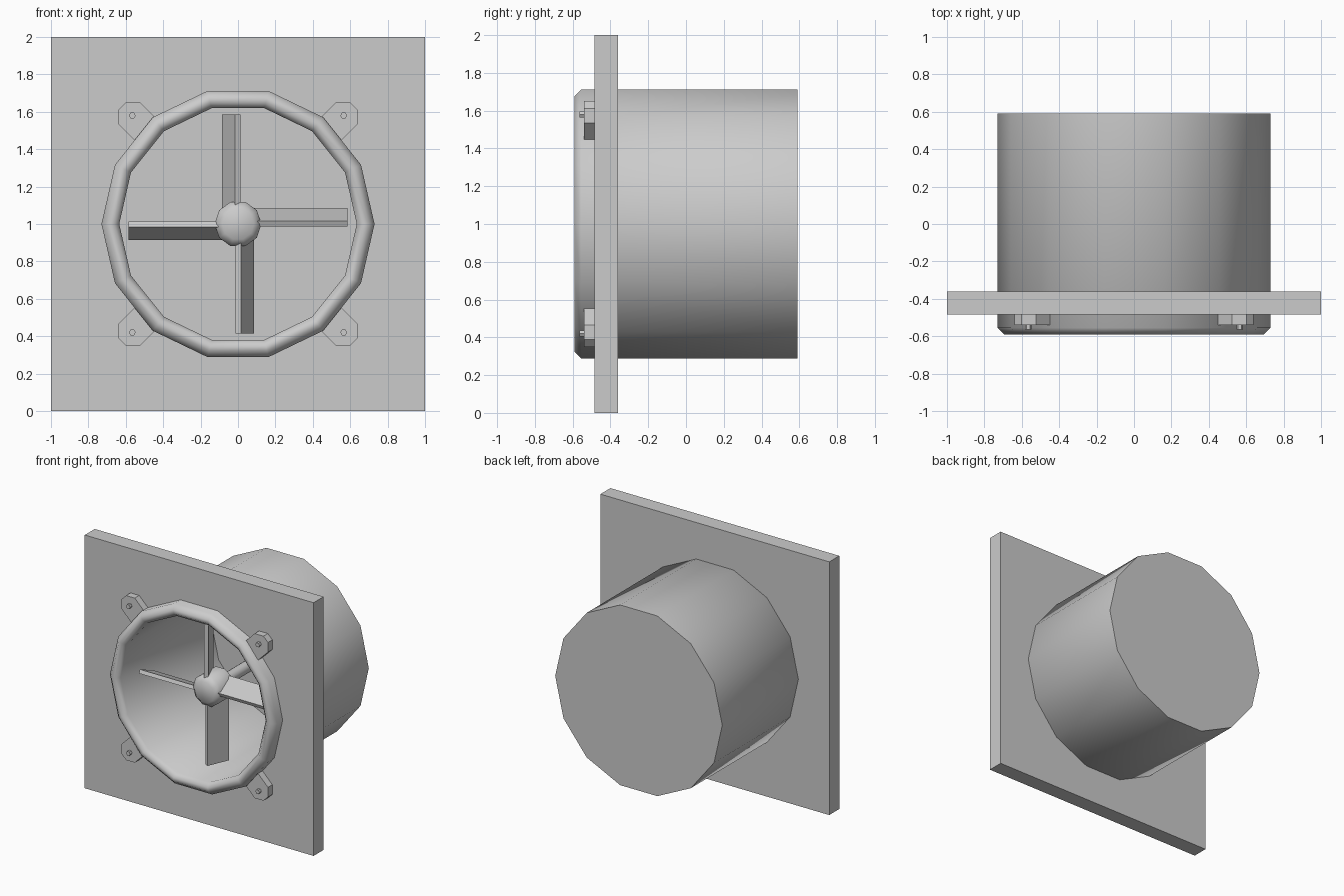
import bpy, bmesh
from math import sin, cos, pi, radians
from mathutils import Matrix, Vector

if "Cube" in bpy.data.objects:
    bpy.data.objects.remove(bpy.data.objects["Cube"])

CENTRE = Vector((0, 0, 1))  # fan axis runs along y through this point


def make_object(name, bm, smooth=False):
    bmesh.ops.recalc_face_normals(bm, faces=bm.faces)
    mesh = bpy.data.meshes.new(name)
    bm.to_mesh(mesh)
    bm.free()
    ob = bpy.data.objects.new(name, mesh)
    bpy.context.collection.objects.link(ob)
    if smooth:
        bpy.ops.object.select_all(action='DESELECT')
        ob.select_set(True)
        bpy.context.view_layer.objects.active = ob
        bpy.ops.object.shade_smooth_by_angle(angle=radians(50))
    return ob


def lathe(name, profile, sides, smooth=True, centre=CENTRE):
    """Revolve (radius, y) points about the y axis, capping both ends."""
    bm = bmesh.new()
    rings = []
    for r, y in profile:
        rings.append([bm.verts.new(centre + Vector((r * cos(2 * pi * i / sides), y,
                                                    r * sin(2 * pi * i / sides))))
                      for i in range(sides)])
    for a, b in zip(rings, rings[1:]):
        for i in range(sides):
            j = (i + 1) % sides
            bm.faces.new((a[i], a[j], b[j], b[i]))
    bm.faces.new(rings[0])
    bm.faces.new(rings[-1])
    return make_object(name, bm, smooth)


def prism(name, points, offset, matrix=Matrix.Identity(4)):
    """Extrude a closed outline by the offset, then place it around the axis."""
    bm = bmesh.new()
    face = bm.faces.new([bm.verts.new(p) for p in points])
    res = bmesh.ops.extrude_face_region(bm, geom=[face], use_keep_orig=True)
    top = [v for v in res['geom'] if isinstance(v, bmesh.types.BMVert)]
    bmesh.ops.translate(bm, verts=top, vec=offset)
    bm.transform(Matrix.Translation(CENTRE) @ matrix)
    return make_object(name, bm)


# Duct: rounded front rim, open inside, closed at the back
lathe("duct", [(0.73, 0.59), (0.73, -0.555), (0.695, -0.59), (0.665, -0.59),
               (0.635, -0.56), (0.635, 0.575)], 14)

# Square mounting plate with a hole hidden inside the duct wall
bm = bmesh.new()
layers = []
for y in (-0.485, -0.36):
    outer = [bm.verts.new((x, y, z)) for x, z in ((-1, 0), (1, 0), (1, 2), (-1, 2))]
    inner = [bm.verts.new(CENTRE + Vector((0.69 * cos(2 * pi * i / 14), y,
                                           0.69 * sin(2 * pi * i / 14)))) for i in range(14)]
    edges = [bm.edges.new((loop[i], loop[(i + 1) % len(loop)]))
             for loop in (outer, inner) for i in range(len(loop))]
    bmesh.ops.triangle_fill(bm, edges=edges, use_beauty=True, use_dissolve=False)
    layers.append((outer, inner))
for a, b in zip(*layers):
    for i in range(len(a)):
        j = (i + 1) % len(a)
        bm.faces.new((a[i], a[j], b[j], b[i]))
make_object("mounting_plate", bm)

# Fan hub and drive shaft
lathe("hub", [(0.085, -0.42), (0.125, -0.385), (0.125, -0.22), (0.09, -0.195)], 10)
lathe("shaft", [(0.045, -0.2), (0.045, 0.58)], 10)

# Four pitched blades
corner, chord, thick = (Vector(v) for v in ((-0.015, -0.40, 0.05), (-0.07, 0.165, 0),
                                            (0.0277, 0.0117, 0)))
section = [corner, corner + chord, corner + chord + thick, corner + thick]
for k in range(4):
    prism(f"blade_{k + 1}", section, (0, 0, 0.535), Matrix.Rotation(k * pi / 2, 4, 'Y'))

# Corner tabs with bolts, mirrored to the four diagonals
tab = [(0.66, -0.082), (0.83, -0.082), (0.884, -0.028), (0.884, 0.028),
       (0.83, 0.082), (0.66, 0.082)]
s = 0.5 ** 0.5
for sx in (-1, 1):
    for sz in (-1, 1):
        side = ("left" if sx < 0 else "right") + ("_lower" if sz < 0 else "_upper")
        outline = [(sx * ((u - v) * s - 0.005), -0.54, sz * ((u + v) * s + 0.005))
                   for u, v in tab]
        prism("tab_" + side, outline, (0, 0.065, 0))
        lathe("bolt_" + side, [(0.018, -0.565), (0.018, -0.53)], 6, False,
              CENTRE + Vector((sx * 0.565, 0, sz * 0.58)))
